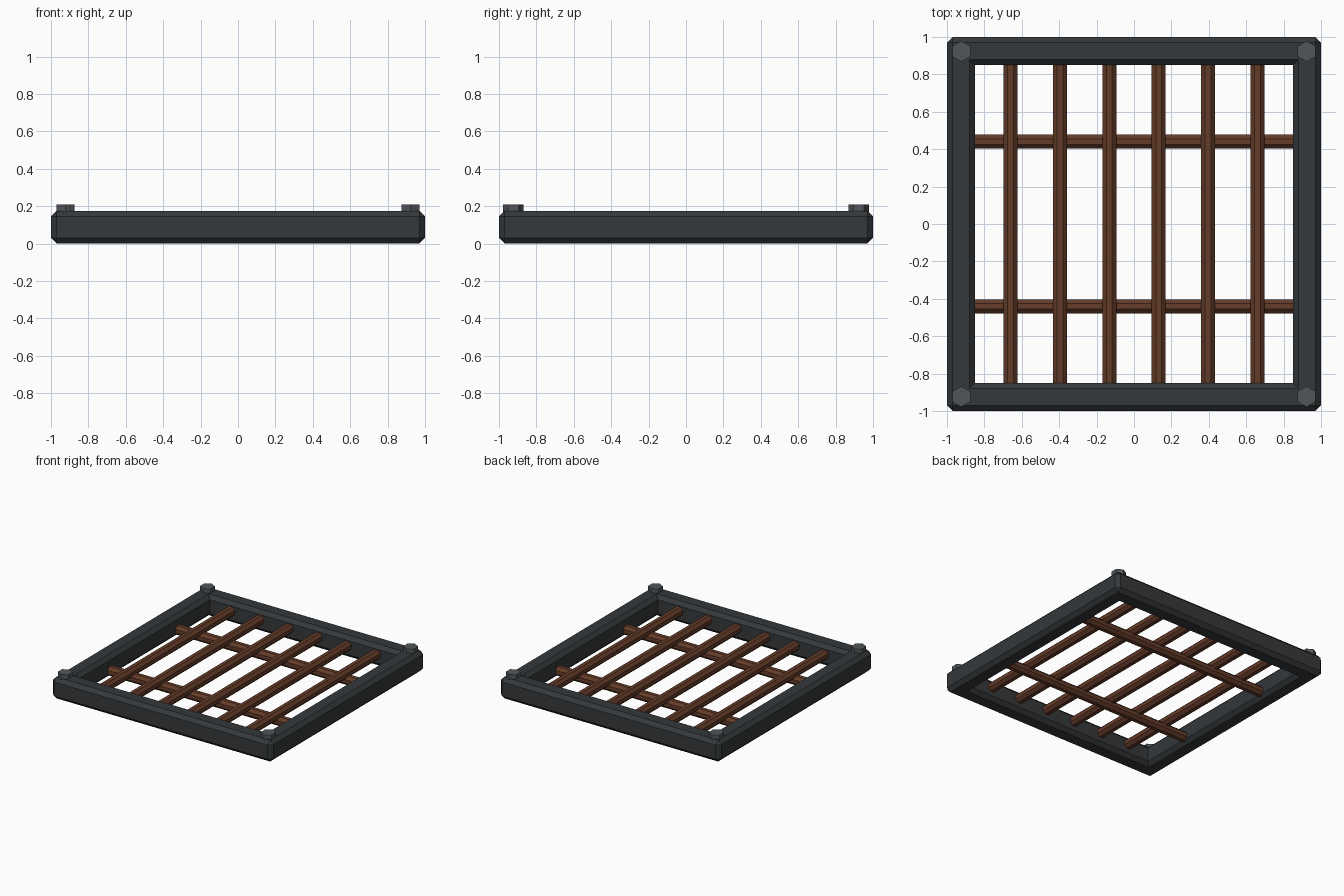
import bpy, bmesh, math
from mathutils import Matrix

if "Cube" in bpy.data.objects:
    bpy.data.objects.remove(bpy.data.objects["Cube"])


def material(name, rgb):
    m = bpy.data.materials.new(name)
    m.diffuse_color = (*rgb, 1)
    m.use_nodes = True
    m.node_tree.nodes["Principled BSDF"].inputs["Base Color"].default_value = m.diffuse_color
    return m


IRON = material("dark_iron", (0.035, 0.04, 0.043))
RUST = material("rusty_iron", (0.13, 0.045, 0.022))
STEEL = material("bolt_steel", (0.085, 0.092, 0.1))


def make_object(name, bm, mat):
    bmesh.ops.recalc_face_normals(bm, faces=bm.faces[:])
    mesh = bpy.data.meshes.new(name)
    bm.to_mesh(mesh)
    bm.free()
    mesh.materials.append(mat)
    ob = bpy.data.objects.new(name, mesh)
    bpy.context.collection.objects.link(ob)
    return ob


def prism(name, sides, radius, depth, matrix, mat):
    bm = bmesh.new()
    bmesh.ops.create_cone(bm, cap_ends=True, segments=sides, radius1=radius,
                          radius2=radius, depth=depth, matrix=matrix)
    return make_object(name, bm, mat)


# Square frame: four-sided ring with chamfered edges
OUTER, INNER, HEIGHT, CHAMFER = 1.0, 0.85, 0.175, 0.03
bm = bmesh.new()
corners = [(-1, -1), (1, -1), (1, 1), (-1, 1)]
rings = [[bm.verts.new((x * r, y * r, z)) for x, y in corners]
         for r, z in ((OUTER, 0), (OUTER, HEIGHT), (INNER, HEIGHT), (INNER, 0))]
for k in range(4):
    a, b = rings[k], rings[(k + 1) % 4]
    for i in range(4):
        j = (i + 1) % 4
        bm.faces.new((a[i], a[j], b[j], b[i]))
bmesh.ops.recalc_face_normals(bm, faces=bm.faces[:])


def is_chamfered(e):
    p, q = (v.co for v in e.verts)
    vertical = abs(p.z - q.z) > 0.01
    if vertical:
        return abs(p.x) > 0.9
    return abs(abs(p.x) - abs(q.x)) < 0.01   # skips the mitre lines


bmesh.ops.bevel(bm, geom=[e for e in bm.edges if is_chamfered(e)],
                offset=CHAMFER, offset_type='OFFSET', segments=1,
                profile=0.5, affect='EDGES')
bmesh.ops.dissolve_limit(bm, angle_limit=0.01, verts=bm.verts[:], edges=bm.edges[:])
make_object("frame", bm, IRON)

# Octagonal bars: six long ones resting across two lower cross bars
BAR_R = 0.0375 / math.cos(math.pi / 8)
BAR_LEN = 1.74
TWIST = Matrix.Rotation(math.pi / 8, 4, 'Z')
for i in range(6):
    m = (Matrix.Translation((-0.66 + 0.264 * i, 0, 0.103))
         @ Matrix.Rotation(math.pi / 2, 4, 'X') @ TWIST)
    prism(f"long_bar_{i + 1}", 8, BAR_R, BAR_LEN, m, RUST)
for i, y in enumerate((-0.44, 0.44)):
    m = (Matrix.Translation((0, y, 0.058))
         @ Matrix.Rotation(math.pi / 2, 4, 'Y') @ TWIST)
    prism(f"cross_bar_{i + 1}", 8, BAR_R, BAR_LEN, m, RUST)

# Hexagonal corner bolts, points along y
for i, (x, y) in enumerate(corners):
    m = Matrix.Translation((x * 0.923, y * 0.923, 0.185))
    bolt = prism(f"corner_bolt_{i + 1}", 6, 0.055, 0.05, m, STEEL)
    xs = [v.co.x for v in bolt.data.vertices]
    if max(xs) - min(xs) > 0.1:   # turn so the flats face sideways
        c = Matrix.Translation((x * 0.923, y * 0.923, 0))
        bolt.data.transform(c @ Matrix.Rotation(math.pi / 6, 4, 'Z') @ c.inverted())
